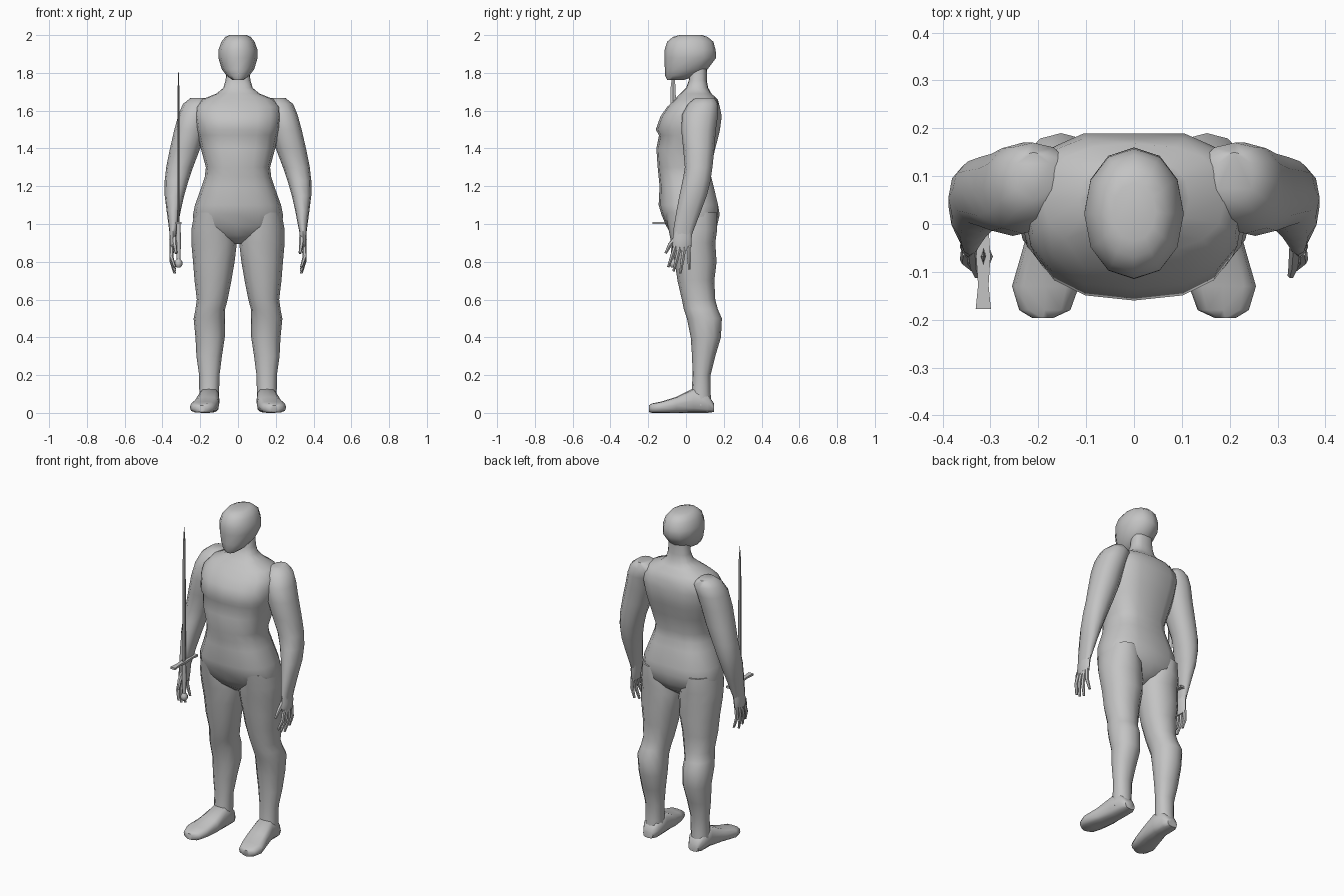
import bpy, bmesh, math
from mathutils import Vector

grey = bpy.data.materials.new("plain grey")
grey.diffuse_color = (0.55, 0.55, 0.55, 1)


def finish(name, bm, mirror=False, angle=50):
    bmesh.ops.recalc_face_normals(bm, faces=bm.faces)
    me = bpy.data.meshes.new(name)
    bm.to_mesh(me)
    bm.free()
    ob = bpy.data.objects.new(name, me)
    bpy.context.collection.objects.link(ob)
    me.materials.append(grey)
    bpy.ops.object.select_all(action='DESELECT')
    ob.select_set(True)
    bpy.context.view_layer.objects.active = ob
    bpy.ops.object.shade_smooth_by_angle(angle=math.radians(angle))
    if mirror:
        ob.modifiers.new("Mirror", 'MIRROR').use_axis[0] = True
    return ob


def skin_rings(bm, rings):
    """Bridge rings of points into a closed skin."""
    vs = [[bm.verts.new(p) for p in r] for r in rings]
    n = len(vs[0])
    for a, b in zip(vs, vs[1:]):
        for i in range(n):
            j = (i + 1) % n
            bm.faces.new((a[i], a[j], b[j], b[i]))
    bm.faces.new(vs[0])
    bm.faces.new(vs[-1])


def loft(name, rings, n=12, p=2.2, axis='z', mirror=False):
    """Rings (a0, a1, b0, b1, c): superellipses filling a box at position c."""
    def power(t):
        return math.copysign(abs(t) ** (2 / p), t) if abs(t) > 1e-6 else 0
    out = []
    for a0, a1, b0, b1, c in rings:
        ring = []
        for i in range(n):
            t = 2 * math.pi * i / n
            a = (a0 + a1) / 2 + (a1 - a0) / 2 * power(math.cos(t))
            b = (b0 + b1) / 2 + (b1 - b0) / 2 * power(math.sin(t))
            ring.append((a, b, c) if axis == 'z' else (a, c, b))
        out.append(ring)
    bm = bmesh.new()
    skin_rings(bm, out)
    return finish(name, bm, mirror)


def tube(bm, pts, radii, n=6):
    pts = [Vector(q) for q in pts]
    d = (pts[-1] - pts[0]).normalized()
    u = d.cross(Vector((0, 1, 0.3))).normalized()
    v = d.cross(u)
    skin_rings(bm, [[q + r * (u * math.cos(2 * math.pi * i / n) + v * math.sin(2 * math.pi * i / n))
                     for i in range(n)] for q, r in zip(pts, radii)])


def symmetric(rows):
    return [(-w, w, f, b, z) for w, f, b, z in rows]


# torso with neck
torso = loft("torso", symmetric([
    (.06, .02, .11, 1.82), (.066, .015, .11, 1.76), (.078, 0, .118, 1.72),
    (.115, -.03, .135, 1.69), (.19, -.06, .168, 1.66), (.225, -.1, .188, 1.62),
    (.23, -.135, .199, 1.57), (.22, -.16, .19, 1.5), (.212, -.143, .183, 1.47),
    (.197, -.157, .165, 1.4), (.17, -.15, .14, 1.3), (.176, -.145, .142, 1.25),
    (.192, -.14, .155, 1.2), (.228, -.145, .18, 1.1), (.238, -.13, .178, 1.05),
    (.235, -.105, .165, .99), (.13, -.075, .13, .94), (.03, -.02, .07, .895)]), n=16, p=2.5)
# shallow spine groove down the upper back
for v in torso.data.vertices:
    if abs(v.co.x) < .01 and v.co.y > .13 and 1.1 < v.co.z < 1.65:
        v.co.y -= .01

# head
loft("head", symmetric([
    (.03, -.1, -.01, 1.763), (.06, -.11, .06, 1.785), (.086, -.112, .115, 1.82),
    (.104, -.115, .16, 1.88), (.104, -.114, .157, 1.92), (.088, -.1, .145, 1.965),
    (.068, -.07, .115, 1.99), (.045, -.035, .085, 2.0)]), p=2.1)

# legs
loft("leg", [
    (.05, .23, -.11, .165, 1.06), (.02, .247, -.092, .165, .97), (.006, .247, -.078, .155, .9),
    (.018, .238, -.06, .162, .8), (.035, .23, -.045, .15, .7), (.055, .218, -.022, .155, .6),
    (.068, .225, -.012, .168, .55), (.07, .235, .005, .19, .5), (.07, .225, .025, .185, .4),
    (.085, .22, .032, .155, .3), (.098, .206, .035, .13, .2), (.1, .205, .03, .13, .11),
    (.105, .205, .02, .135, .04)], mirror=True)

# feet, heel to toe
loft("foot", [
    (.12, .185, .005, .05, .148), (.1, .205, 0, .1, .115), (.098, .208, 0, .13, .04),
    (.1, .232, 0, .085, -.05), (.115, .255, 0, .06, -.13), (.133, .24, 0, .05, -.18),
    (.17, .212, .004, .04, -.197)], p=3, axis='y', mirror=True)

# arms
loft("arm", [
    (.17, .25, .05, .15, 1.668), (.13, .292, .01, .17, 1.635), (.15, .315, -.02, .17, 1.58),
    (.17, .337, -.025, .158, 1.5), (.2, .36, -.015, .15, 1.4), (.238, .38, -.006, .14, 1.3),
    (.262, .388, -.018, .13, 1.23), (.285, .388, -.035, .11, 1.15), (.303, .378, -.05, .08, 1.07),
    (.32, .366, -.065, .045, .98), (.328, .362, -.066, .032, .945)], mirror=True)

# hands: palm, four fingers and thumb
loft("palm", [
    (.325, .362, -.065, .032, .96), (.328, .364, -.07, .03, .92),
    (.332, .363, -.072, .028, .88), (.336, .358, -.062, .02, .86)], n=8, p=2.6, mirror=True)
bm = bmesh.new()
for y0, y1, z1 in ((-.056, -.094, .772), (-.032, -.066, .75), (-.008, -.03, .738), (.014, .018, .76)):
    ym, zm = (y0 + y1) / 2, (.88 + z1) / 2
    tube(bm, [(.35, y0, .885), (.353, ym, zm), (.335, y1, z1)], (.012, .011, .007))
tube(bm, [(.338, -.05, .93), (.335, -.085, .89), (.328, -.108, .845)], (.014, .012, .007))
finish("fingers", bm, mirror=True)

# sword: blade, grip and pommel
SX, SY = -.315, -.068
bm = bmesh.new()
skin_rings(bm, [[(SX + x * s, SY + y * s, z) for x, y in ((-.006, 0), (0, -.018), (.006, 0), (0, .018))]
                for z, s in ((1.0, 1), (1.72, .75), (1.825, .08))])
finish("sword_blade", bm, angle=30)
bm = bmesh.new()
tube(bm, [(SX, SY, z) for z in (1.0, .9, .81)], (.011, .013, .01), n=8)
tube(bm, [(SX, SY, z) for z in (.815, .8, .782, .77)], (.01, .02, .02, .01), n=8)
finish("sword_grip", bm)

# sword cross guard, flaring at its ends
bm = bmesh.new()
skin_rings(bm, [[(SX + sx * w, SY + y, 1.005 + sz * .006) for sx, sz in ((-1, -1), (1, -1), (1, 1), (-1, 1))]
                for y, w in ((-.11, .016), (-.06, .011), (0, .015), (.06, .011), (.11, .016))])
finish("sword_guard", bm, angle=30)
